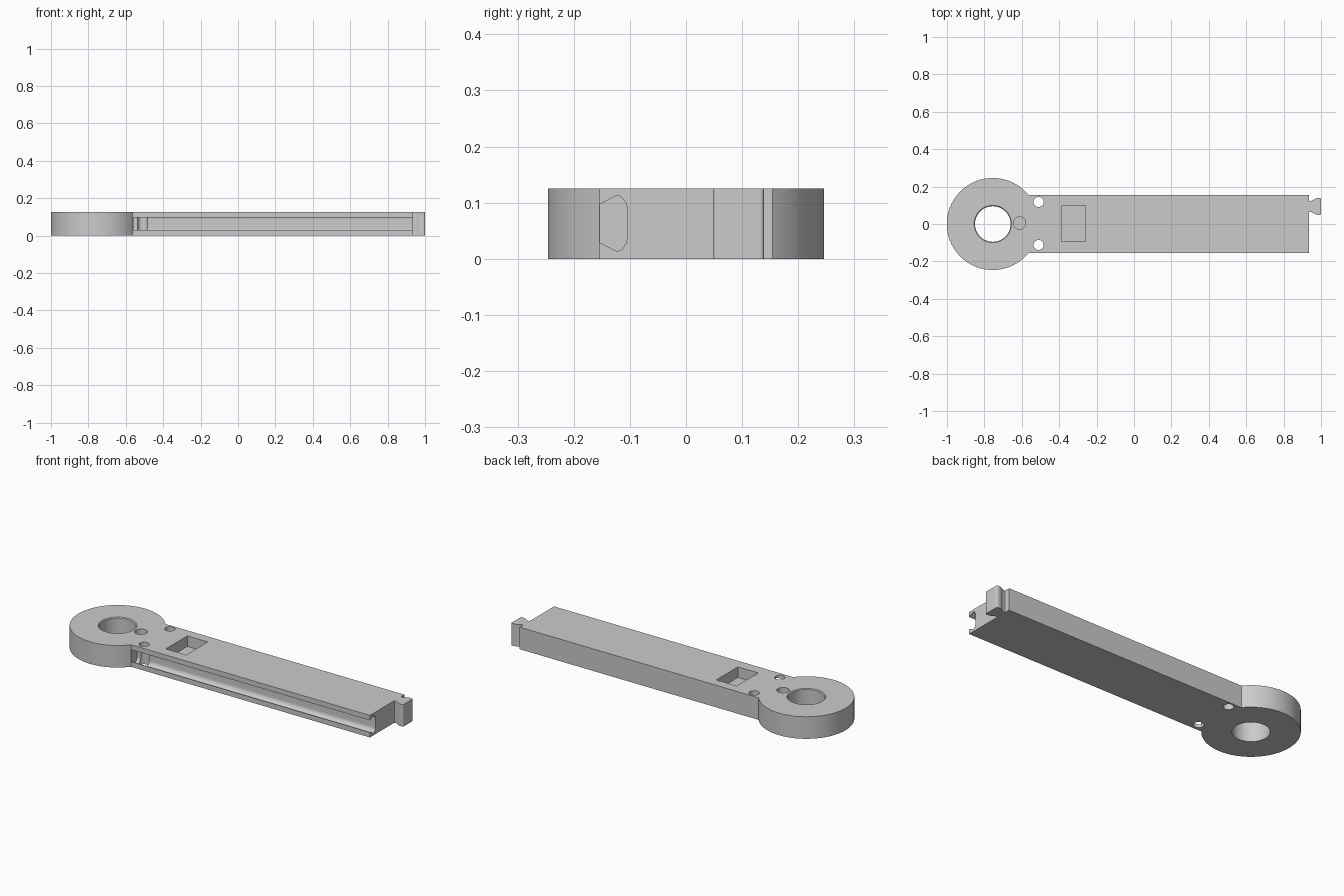
import bpy, bmesh, math
from mathutils import Matrix, Vector

cube = bpy.data.objects.get("Cube")
if cube:
    bpy.data.objects.remove(cube, do_unlink=True)

grey = bpy.data.materials.new("plain grey")
grey.use_nodes = True
colour = (0.6, 0.6, 0.6, 1)
grey.diffuse_color = colour
grey.node_tree.nodes["Principled BSDF"].inputs["Base Color"].default_value = colour

H = 0.125          # thickness of the whole part
RING_X = -0.755    # centre of the ring
RING_R = 0.246
ARM_END = 0.935
HALF_W = 0.154


def finish(name, bm):
    bmesh.ops.recalc_face_normals(bm, faces=bm.faces)
    mesh = bpy.data.meshes.new(name)
    bm.to_mesh(mesh)
    bm.free()
    mesh.materials.append(grey)
    obj = bpy.data.objects.new(name, mesh)
    bpy.context.collection.objects.link(obj)
    return obj


def prism(name, points, start, end, along_x=False):
    """Closed solid from an (x, y) outline along z, or a (y, z) outline along x."""
    bm = bmesh.new()
    low, high = [
        [bm.verts.new((d, a, b) if along_x else (a, b, d)) for a, b in points]
        for d in (start, end)]
    bm.faces.new(low[::-1])
    bm.faces.new(high)
    for i in range(len(points)):
        bm.faces.new((low[i - 1], low[i], high[i], high[i - 1]))
    return finish(name, bm)


def cylinder(name, x, y, radius, start, end, sides, top_radius=None):
    bm = bmesh.new()
    bmesh.ops.create_cone(bm, cap_ends=True, segments=sides, radius1=radius,
                          radius2=top_radius or radius, depth=end - start,
                          matrix=Matrix.Translation((x, y, (start + end) / 2)))
    return finish(name, bm)


def rounded(corners, steps=6):
    """Round each (a, b, radius) corner of an outline; zero stays sharp."""
    out = []
    for i, (a, b, r) in enumerate(corners):
        p = Vector((a, b))
        if r == 0:
            out.append(p)
            continue
        before = Vector(corners[i - 1][:2])
        after = Vector(corners[(i + 1) % len(corners)][:2])
        s = p + (before - p).normalized() * r
        e = p + (after - p).normalized() * r
        for k in range(steps + 1):
            t = k / steps
            out.append(s * (1 - t) ** 2 + p * 2 * t * (1 - t) + e * t * t)
    return out


def rectangle(x0, x1, y0, y1):
    return [(x0, y0), (x1, y0), (x1, y1), (x0, y1)]


def cut(body, cutter):
    mod = body.modifiers.new("cut", 'BOOLEAN')
    mod.operation = 'DIFFERENCE'
    mod.solver = 'EXACT'
    mod.object = cutter
    cutter.hide_render = True
    bpy.context.view_layer.objects.active = body
    bpy.context.view_layer.update()
    bpy.ops.object.modifier_apply(modifier=mod.name)
    bpy.data.objects.remove(cutter, do_unlink=True)


# Dovetail tongue outline on the end of the arm
mid = 0.094
tongue = rounded([(ARM_END, mid - 0.03, 0), (0.95, mid - 0.03, 0.005),
                  (0.975, mid - 0.045, 0.01), (1.0, mid - 0.045, 0.008),
                  (1.0, mid + 0.045, 0.008), (0.975, mid + 0.045, 0.01),
                  (0.95, mid + 0.03, 0.005), (ARM_END, mid + 0.03, 0)])

# Ring head, straight arm and tongue as one outline
meet = math.asin(HALF_W / RING_R)
ring = []
for k in range(97):
    a = meet + (2 * math.pi - 2 * meet) * k / 96
    ring.append((RING_X + RING_R * math.cos(a), RING_R * math.sin(a)))
outline = ring + [(ARM_END, -HALF_W)] + tongue + [(ARM_END, HALF_W)]
body = prism("ring_arm", outline, 0, H)

# Matching dovetail groove along the front side
groove = rounded([(-0.2, 0.029, 0), (-HALF_W, 0.029, 0), (-0.119, 0.011, 0.01),
                  (-0.105, 0.028, 0.01), (-0.105, 0.098, 0.01), (-0.119, 0.115, 0.01),
                  (-HALF_W, 0.097, 0), (-0.2, 0.097, 0)])
cut(body, prism("groove_cutter", groove, -0.56, 1.1, True))

# Bore with a fine chamfer, blind hole, square pocket and pin holes
cut(body, cylinder("bore", RING_X, 0, 0.095, -0.1, 0.3, 96))
cut(body, cylinder("bore_chamfer", RING_X, 0, 0.091, H - 0.008, H + 0.004, 96, 0.104))
cut(body, cylinder("blind_hole", -0.612, 0.005, 0.033, 0.065, 0.3, 40))
cut(body, prism("pocket", rectangle(-0.388, -0.26, -0.093, 0.1), 0.065, 0.3))
for y in (-0.112, 0.118):
    cut(body, cylinder("pin_hole", -0.51, y, 0.027, -0.1, 0.3, 40))

# Smooth the curved walls, keep the edges sharp
bpy.ops.object.select_all(action='DESELECT')
body.select_set(True)
bpy.context.view_layer.objects.active = body
bpy.ops.object.shade_smooth_by_angle(angle=math.radians(30))
